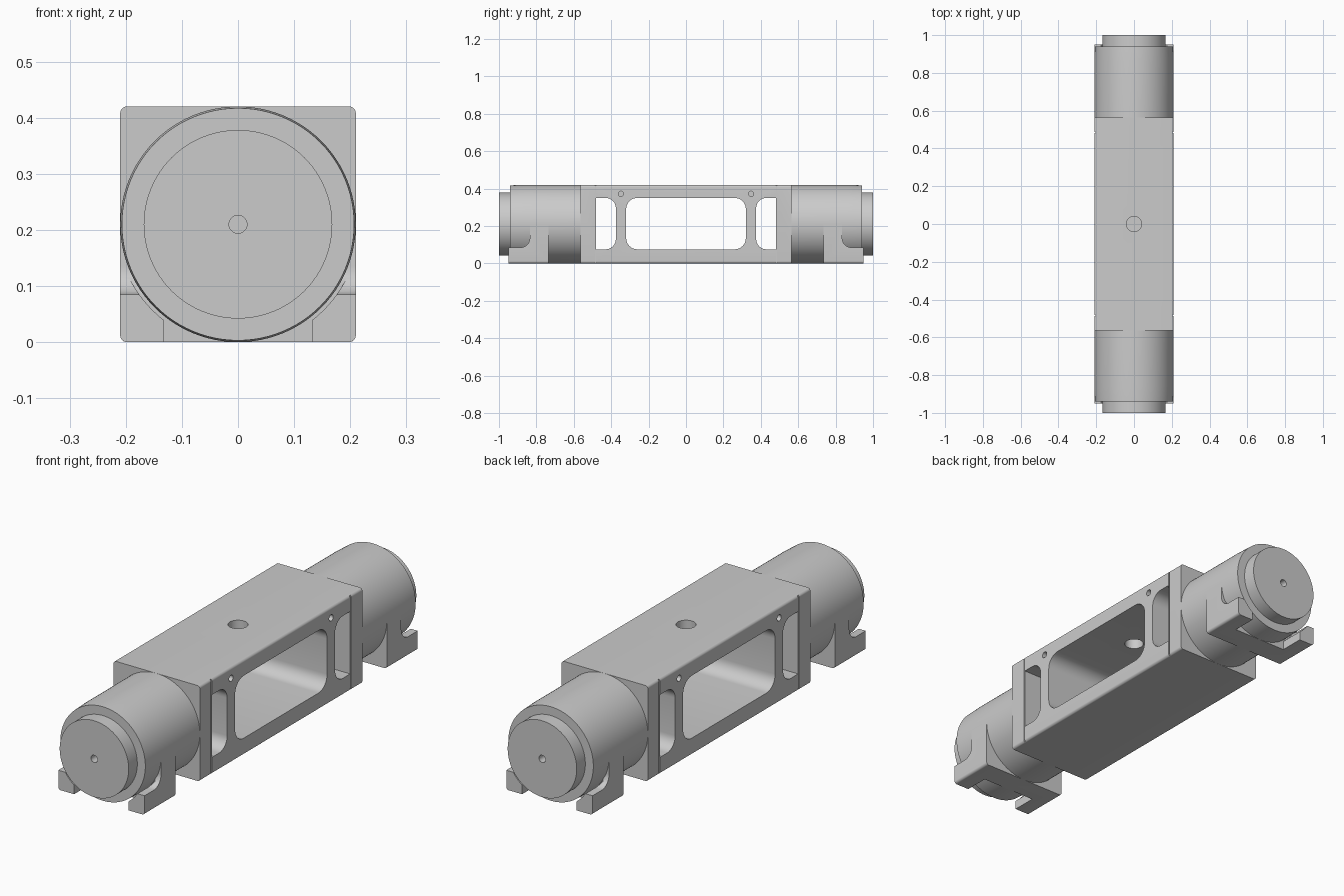
import bpy, bmesh
from math import pi, sin, cos, radians
from mathutils import Vector

if "Cube" in bpy.data.objects:
    bpy.data.objects.remove(bpy.data.objects["Cube"], do_unlink=True)

HALF = 0.21      # half the width, and the drum radius
MID = 0.21       # height of the drum axis
EDGE = 0.012     # rounding of the long edges

metal = bpy.data.materials.new("plain grey metal")
metal.use_nodes = True
metal.diffuse_color = (0.6, 0.6, 0.6, 1)
metal.node_tree.nodes["Principled BSDF"].inputs["Base Color"].default_value = (0.6, 0.6, 0.6, 1)


def to_object(name, bm):
    bmesh.ops.recalc_face_normals(bm, faces=bm.faces)
    mesh = bpy.data.meshes.new(name)
    bm.to_mesh(mesh)
    bm.free()
    mesh.materials.append(metal)
    obj = bpy.data.objects.new(name, mesh)
    bpy.context.collection.objects.link(obj)
    return obj


def prism(name, points, axis, start, end):
    """Extrude a 2D outline along x, y or z."""
    place = {"x": lambda a, b, d: (d, a, b),
             "y": lambda a, b, d: (a, d, b),
             "z": lambda a, b, d: (a, b, d)}[axis]
    bm = bmesh.new()
    face = bm.faces.new([bm.verts.new(place(a, b, start)) for a, b in points])
    side = bmesh.ops.extrude_face_region(bm, geom=[face])["geom"]
    shift = Vector(place(0, 0, end - start))
    bmesh.ops.translate(bm, vec=shift, verts=[v for v in side if isinstance(v, bmesh.types.BMVert)])
    return to_object(name, bm)


def arc(a, b, r, start, end, steps=8):
    return [(a + r * cos(radians(start + (end - start) * i / steps)),
             b + r * sin(radians(start + (end - start) * i / steps))) for i in range(steps + 1)]


def circle(a, b, r, steps=48):
    return arc(a, b, r, 0, 360, steps)[:-1]


def rounded(a0, a1, b0, b1, left, right):
    """Rectangle with separate corner radii on its low and high side."""
    points = []
    for a, b, r, turn in ((a1 - right, b1 - right, right, 0), (a0 + left, b1 - left, left, 90),
                          (a0 + left, b0 + left, left, 180), (a1 - right, b0 + right, right, 270)):
        points += arc(a, b, r, turn, turn + 90) if r else [(a, b)]
    return points


def lathe(name, profile, steps=96):
    """Spin a (radius, y) profile around the drum axis."""
    bm = bmesh.new()
    verts = [bm.verts.new((r, y, MID)) for r, y in profile]
    edges = [bm.edges.new(pair) for pair in zip(verts, verts[1:])]
    bmesh.ops.spin(bm, geom=verts + edges, cent=(0, 0, MID), axis=(0, 1, 0),
                   angle=2 * pi, steps=steps, use_duplicate=False)
    bmesh.ops.remove_doubles(bm, verts=bm.verts, dist=1e-5)
    return to_object(name, bm)


def finish(obj, cutters=(), mirror=False):
    """Cut, mirror to the other end, and shade smooth with sharp edges."""
    bpy.ops.object.select_all(action="DESELECT")
    bpy.context.view_layer.objects.active = obj
    obj.select_set(True)
    for cutter in cutters:
        mod = obj.modifiers.new("cut", "BOOLEAN")
        mod.operation, mod.solver, mod.object = "DIFFERENCE", "EXACT", cutter
        bpy.ops.object.modifier_apply(modifier=mod.name)
        bpy.data.objects.remove(cutter, do_unlink=True)
    if mirror:
        mod = obj.modifiers.new("other end", "MIRROR")
        mod.use_axis = (False, True, False)
        mod.use_mirror_merge = False
        bpy.ops.object.modifier_apply(modifier=mod.name)
    bpy.ops.object.shade_smooth_by_angle(angle=radians(30))


# Central frame with a large window, two end windows and drilled holes
frame = prism("central_frame", rounded(-HALF, HALF, 0, 2 * HALF, EDGE, EDGE), "y", -0.565, 0.565)
cuts = [prism("window_cutter", rounded(-0.32, 0.32, 0.075, 0.35, 0.06, 0.06), "x", -1, 1),
        prism("end_window_cutter", rounded(-0.48, -0.375, 0.075, 0.35, 0, 0.055), "x", -1, 1),
        prism("end_window_cutter", rounded(0.375, 0.48, 0.075, 0.35, 0.055, 0), "x", -1, 1),
        prism("top_hole_cutter", circle(0, 0, 0.04), "z", 0.25, 0.5)]
for x in (-HALF, HALF):
    for y in (-1, 1):
        cuts.append(prism("pin_hole_cutter", circle(y * 0.348, 0.372, 0.014, 24), "x", x - 0.05, x + 0.05))
        # Fine joint line between the frame and its end plate
        cuts.append(prism("joint_cutter", rounded(y * 0.484 - 0.003, y * 0.484 + 0.003, -0.1, 0.5, 0, 0),
                          "x", x - 0.005, x + 0.005))
finish(frame, cuts)

# Round drums with a stepped end cap and a centre hole
drum = lathe("end_drums", [(0, 0.55), (HALF, 0.55), (HALF, 0.86), (0.207, 0.94), (0.168, 0.94),
                           (0.168, 1), (0.016, 1), (0.016, 0.95), (0, 0.95)])
finish(drum, mirror=True)

# Forked feet: a cross block under each drum with two prongs reaching outward
outline = [(0.735, 0), (0.95, 0), (0.95, 0.085)] + arc(0.885, 0.135, 0.05, 270, 180) + [(0.835, MID), (0.735, MID)]
feet = prism("forked_feet", outline, "x", -HALF, HALF)
bm = bmesh.new()
bm.from_mesh(feet.data)
corners = [e for e in bm.edges if all(v.co.z < 0.001 for v in e.verts)
           and abs(e.verts[0].co.x - e.verts[1].co.x) < 0.001]
bmesh.ops.bevel(bm, geom=corners, offset=EDGE, segments=5, profile=0.5, affect="EDGES")
bm.to_mesh(feet.data)
bm.free()
finish(feet, [prism("slot_cutter", rounded(-0.133, 0.133, -0.1, MID, 0, 0), "y", 0.84, 1.1),
              prism("clearance_cutter", circle(0, MID, 0.216, 96), "y", 0.84, 1.1)], mirror=True)
